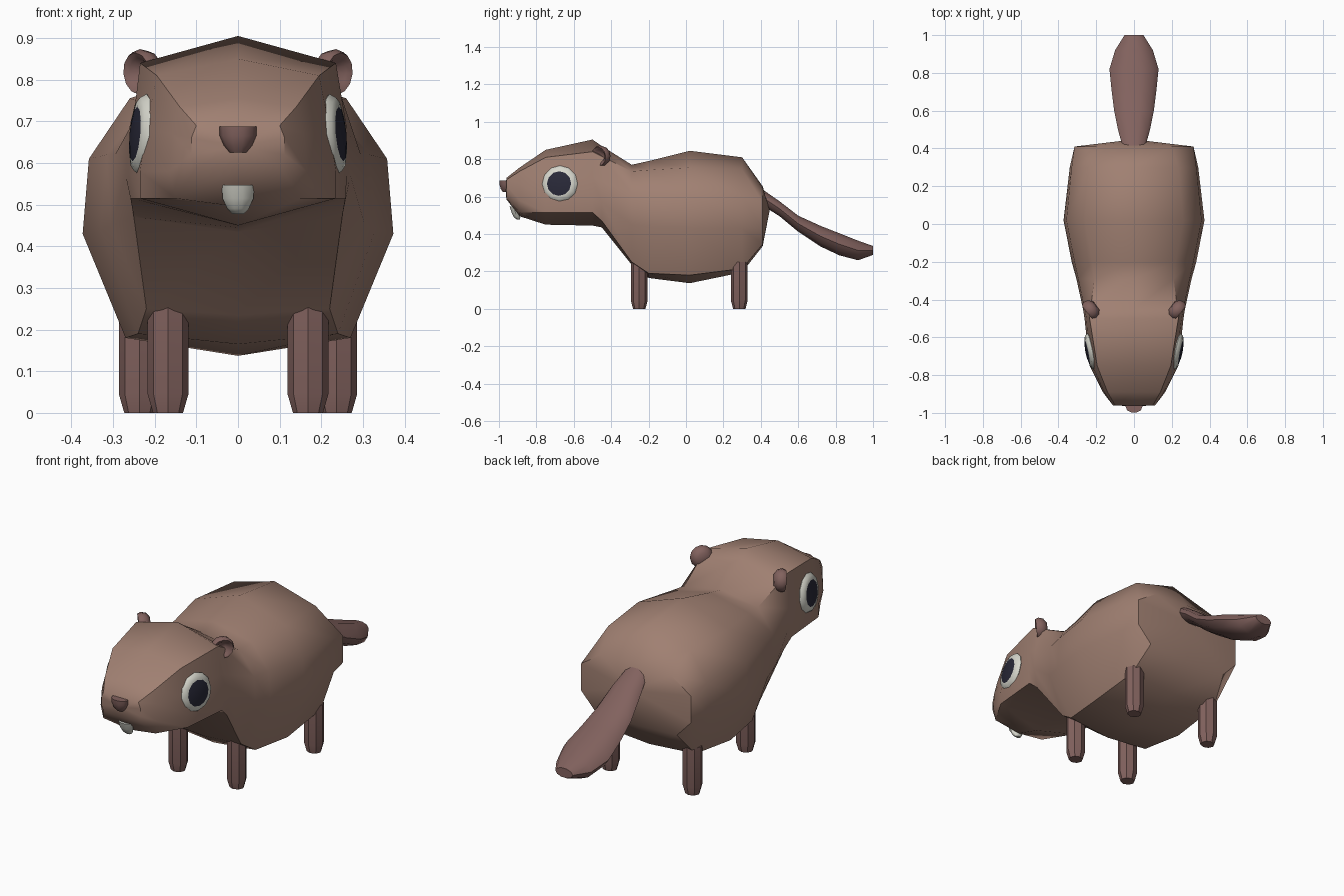
import bpy, bmesh, math
from mathutils import Vector

if "Cube" in bpy.data.objects:
    bpy.data.objects.remove(bpy.data.objects["Cube"])


def material(name, rgb):
    m = bpy.data.materials.new(name)
    m.diffuse_color = (*rgb, 1.0)
    m.use_nodes = True
    m.node_tree.nodes["Principled BSDF"].inputs["Base Color"].default_value = m.diffuse_color
    return m


FUR = material("brown_fur", (0.352, 0.216, 0.168))
SKIN = material("dark_brown_skin", (0.223, 0.122, 0.112))
WHITE = material("off_white", (0.68, 0.68, 0.61))
BLACK = material("dark_blue_black", (0.022, 0.022, 0.04))


def loft(name, rings, mats, angle=45, ends=(None, None), inner=None):
    """Skin closed rings of points; an end is capped flat or with a tip point."""
    bm = bmesh.new()
    rows = [[bm.verts.new(p) for p in ring] for ring in rings]
    n = len(rows[0])
    for k, (a, b) in enumerate(zip(rows, rows[1:])):
        for i in range(n):
            j = (i + 1) % n
            f = bm.faces.new((a[i], a[j], b[j], b[i]))
            f.material_index = 1 if inner is not None and k >= inner else 0
    for row, tip in ((rows[0], ends[0]), (rows[-1], ends[1])):
        last = 1 if inner is not None and row is rows[-1] else 0
        if tip is None:
            bm.faces.new(row).material_index = last
        else:
            t = bm.verts.new(tip)
            for i in range(n):
                bm.faces.new((row[i], row[(i + 1) % n], t)).material_index = last
    bmesh.ops.recalc_face_normals(bm, faces=bm.faces)
    me = bpy.data.meshes.new(name)
    bm.to_mesh(me)
    bm.free()
    ob = bpy.data.objects.new(name, me)
    bpy.context.collection.objects.link(ob)
    for m in mats:
        me.materials.append(m)
    bpy.ops.object.select_all(action='DESELECT')
    ob.select_set(True)
    bpy.context.view_layer.objects.active = ob
    bpy.ops.object.shade_smooth_by_angle(angle=math.radians(angle))
    return ob


def oval(center, u, v, n):
    """Ring of n points around center spanned by half-axes u and v."""
    c, u, v = Vector(center), Vector(u), Vector(v)
    return [c + u * math.cos(2 * math.pi * i / n) + v * math.sin(2 * math.pi * i / n)
            for i in range(n)]


def dish(center, normal, profile, n):
    """Turned rings from (radius, depth along normal) pairs."""
    w = Vector(normal).normalized()
    u = w.cross(Vector((0, 0, 1))).normalized()
    v = w.cross(u)
    return [oval(Vector(center) + w * d, u * r, v * r, n) for r, d in profile]


# Body and head: half sections (x, z) from top middle to bottom middle
sections = [
    (-0.96, [(0, .70), (.10, .69), (.112, .66), (.112, .62), (.10, .59), (0, .585)]),
    (-0.89, [(0, .755), (.14, .735), (.158, .67), (.165, .58), (.15, .515), (0, .495)]),
    (-0.75, [(0, .85), (.195, .81), (.22, .68), (.235, .58), (.235, .515), (0, .45)]),
    (-0.50, [(0, .905), (.235, .84), (.252, .70), (.262, .58), (.258, .515), (0, .445)]),
    (-0.45, [(0, .87), (.23, .815), (.262, .68), (.27, .57), (.25, .47), (0, .435)]),
    (-0.29, [(0, .77), (.21, .735), (.295, .62), (.305, .45), (.22, .25), (0, .235)]),
    (-0.20, [(0, .79), (.22, .742), (.315, .62), (.33, .44), (.24, .19), (0, .165)]),
    (0.02, [(0, .845), (.26, .755), (.358, .61), (.373, .43), (.27, .18), (0, .137)]),
    (0.30, [(0, .81), (.235, .745), (.33, .60), (.34, .43), (.265, .215), (0, .195)]),
    (0.41, [(0, .655), (.2, .645), (.315, .57), (.315, .43), (.235, .345), (0, .335)]),
]
rings = []
for y, half in sections:
    right = [(x, y, z) for x, z in half]
    left = [(-x, y, z) for x, z in half[-2:0:-1]]
    rings.append(right + left)
loft("body", rings, [FUR], 50, ((0, -0.965, .64), (0, .448, .53)))

# Flat paddle tail: y, centre height, half width, half thickness
tail = [(.41, .595, .06, .045), (.50, .535, .085, .042), (.60, .455, .105, .045),
        (.72, .388, .12, .058), (.82, .345, .13, .062), (.92, .312, .10, .055),
        (1.0, .312, .05, .025)]
loft("tail", [oval((0, y, z), (w, 0, 0), (0, 0, h), 10) for y, z, w, h in tail], [SKIN], 50)

# Nose with a flat top
nose = [(.687, .045, .034), (.665, .044, .033), (.642, .034, .026), (.625, .02, .014)]
loft("nose", [oval((0, -.966, z), (w, 0, 0), (0, d, 0), 10) for z, w, d in nose], [SKIN], 50)

# Front teeth
teeth = [(.547, -.922, .039, .022), (.515, -.912, .037, .022),
         (.49, -.903, .026, .018), (.478, -.897, .014, .009)]
loft("teeth", [oval((0, y, z), (w, 0, 0), (0, d, 0), 10) for z, y, w, d in teeth], [WHITE], 50)

for side, s in (("right", 1), ("left", -1)):
    # Legs, slightly narrowed at the feet
    for part, x, y, top in (("front", .168, -.25, .29), ("back", .237, .285, .25)):
        loft(f"{part}_leg_{side}",
             [oval((s * x, y, z), (r, 0, 0), (0, r * .92, 0), 8)
              for z, r in ((0, .036), (.045, .049), (top, .049))], [SKIN], 40)
    # Cupped ears
    loft(f"ear_{side}",
         dish((s * .228, -.455, .817), (s * .75, -.62, -.1),
              [(.03, -.036), (.05, -.02), (.057, .004), (.05, .02), (.036, .012), (.02, -.008)], 12),
         [SKIN], 60)
    # Domed eyes with a dark pupil
    loft(f"eye_{side}",
         dish((s * .228, -.675, .668), (s * 1, -.2, .09),
              [(.085, -.02), (.098, .0), (.088, .015), (.066, .02), (.035, .026)], 12),
         [WHITE, BLACK], 50, inner=3)
